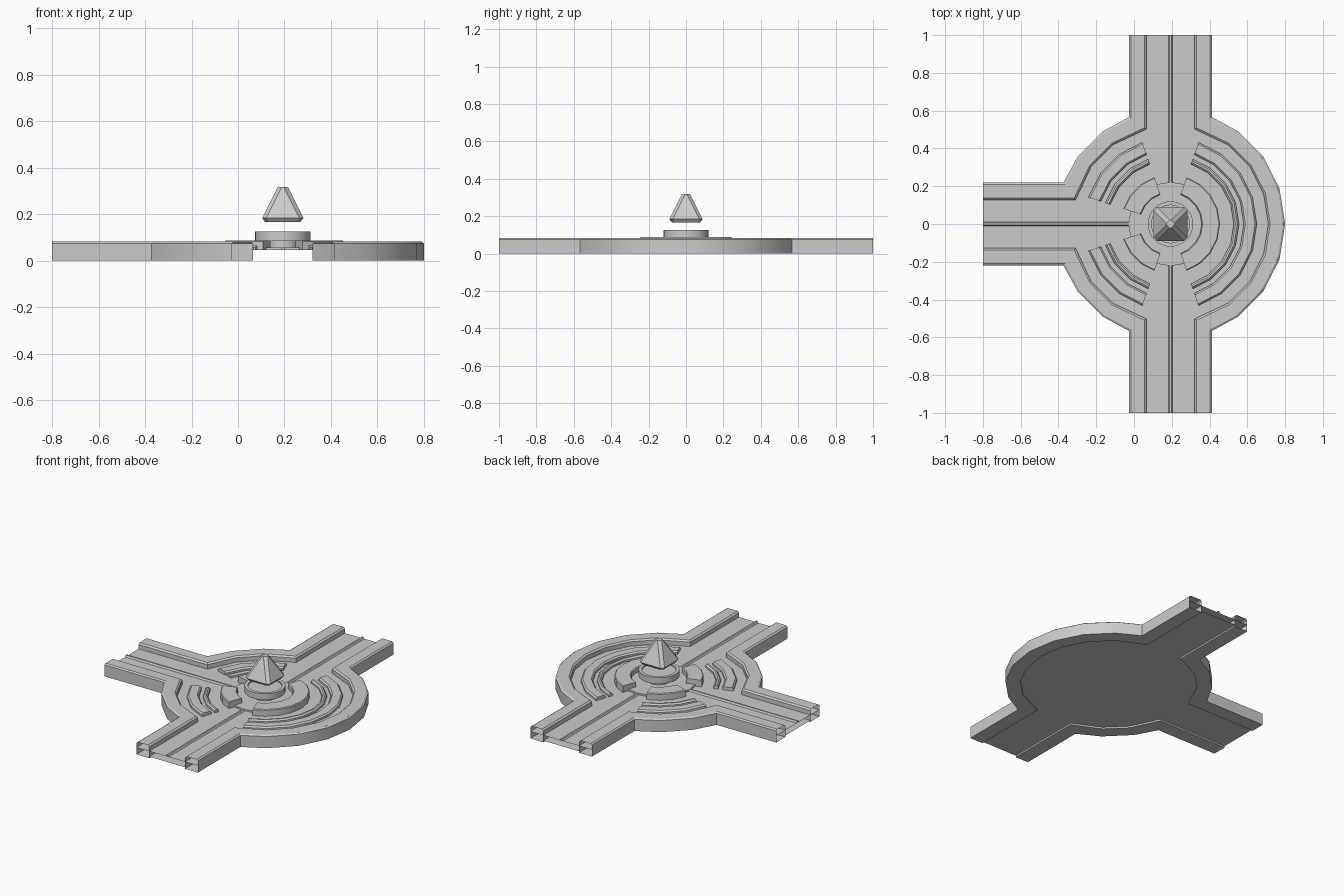
import bpy, math

if "Cube" in bpy.data.objects:
    bpy.data.objects.remove(bpy.data.objects["Cube"])

CX = 0.193      # centre of the roundabout
ROAD = 0.045    # road surface height


def make(name, verts, faces, smooth=False):
    me = bpy.data.meshes.new(name)
    me.from_pydata(verts, [], faces)
    me.update()
    if smooth:
        for p in me.polygons:
            p.use_smooth = True
        me.set_sharp_from_angle(angle=math.radians(24))
    ob = bpy.data.objects.new(name, me)
    bpy.context.collection.objects.link(ob)
    return ob


def loft(name, rows, caps=True, smooth=False):
    """Bridge equal-length closed loops one after another."""
    n = len(rows[0])
    verts = [p for row in rows for p in row]
    faces = []
    for i in range(len(rows) - 1):
        for j in range(n):
            k = (j + 1) % n
            faces.append((i * n + j, i * n + k, (i + 1) * n + k, (i + 1) * n + j))
    if caps:
        faces.append(tuple(reversed(range(n))))
        faces.append(tuple(range(len(verts) - n, len(verts))))
    return make(name, verts, faces, smooth)


def polar(r, deg):
    a = math.radians(deg)
    return (CX + r * math.cos(a), r * math.sin(a))


def east_path(w, r):
    d = math.sqrt(r * r - w * w)
    mid = [polar(r, a) for a in range(-54, 55, 18)]
    return [(CX + w, -1), (CX + w, -d)] + mid + [(CX + w, d), (CX + w, 1)]


def north_west_path(w, r):
    d = math.sqrt(r * r - w * w)
    mid = [polar(r, 126), polar(r, 144)]
    return [(CX - w, 1), (CX - w, d)] + mid + [(CX - d, w), (-0.8, w)]


def south_west_path(w, r):
    return [(x, -y) for x, y in reversed(north_west_path(w, r))]


# kerbs: bevelled profile (road half width, ring radius, height) along each path
PROFILE = [(.22, .607, 0), (.22, .607, .075), (.21, .597, .082),
           (.138, .528, .082), (.128, .518, .073), (.128, .518, 0)]
PATHS = {"east": east_path, "north_west": north_west_path, "south_west": south_west_path}
for label, path in PATHS.items():
    lines = [[(x, y, z) for x, y in path(w, r)] for w, r, z in PROFILE]
    loft("kerb_" + label, [list(s) for s in zip(*lines)], caps=False, smooth=True)

# hollow slab, open at the arm ends: road sheet on top, slightly recessed underside
for name, z, w, r in (("road_surface", ROAD, .22, .607), ("underside", .01, .128, .518)):
    pts = [p for path in PATHS.values() for p in path(w, r)]
    face = tuple(range(len(pts)))
    make(name, [(x, y, z) for x, y in pts], [face if z == ROAD else face[::-1]])


# raised arc strips
def arc_strip(name, r0, r1, z0, z1, start, end, bevel):
    steps = [start] + [a for a in range(-180, 361, 18) if start + 4 < a < end - 4] + [end]
    prof = [(r1, z0), (r1, z1 - bevel), (r1 - bevel, z1),
            (r0 + bevel, z1), (r0, z1 - bevel), (r0, z0)]
    loft(name, [[(*polar(r, a), z) for r, z in prof] for a in steps], smooth=True)


SPANS = {"east": (-71, 71), "north_west": (109, 162), "south_west": (198, 251)}
for label, (a, b) in SPANS.items():
    arc_strip("outer_strip_" + label, .388, .457, ROAD, .066, a, b, .009)
    arc_strip("inner_strip_" + label, .335, .363, ROAD, .066, a, b, .009)
    arc_strip("island_rim_" + label, .165, .262, ROAD, .088, a, b, .005)


# centre ridges on the three arms
def ridge(name, start, end, side):
    prof = [(-.011, ROAD), (-.005, .056), (.005, .056), (.011, ROAD)]
    loft(name, [[(x + o * side[0], y + o * side[1], z) for o, z in prof]
                for x, y in (start, end)])


ridge("line_north", (CX, .21), (CX, 1), (1, 0))
ridge("line_south", (CX, -1), (CX, -.21), (1, 0))
ridge("line_west", (-.8, 0), (CX - .21, 0), (0, 1))


# island base and pedestal on a short stem
def ring(r, n, z):
    return [(*polar(r, 360 * i / n), z) for i in range(n)]


loft("island_base", [ring(.222, 20, ROAD), ring(.222, 20, .056)])
loft("pedestal", [ring(.07, 32, .05), ring(.07, 32, .085), ring(.12, 32, .085),
                  ring(.12, 32, .125), ring(.1, 32, .125), ring(.1, 32, .115)], smooth=True)


# floating pyramid with chamfered corners
def square(h, c, z):
    pts = [(h, -h + c), (h, h - c), (h - c, h), (-h + c, h),
           (-h, h - c), (-h, -h + c), (-h + c, -h), (h - c, -h)]
    return [(CX + x, y, z) for x, y in pts]


loft("floating_pyramid", [square(.075, .016, .166), square(.089, .018, .184),
                          square(.022, .018, .318)])
